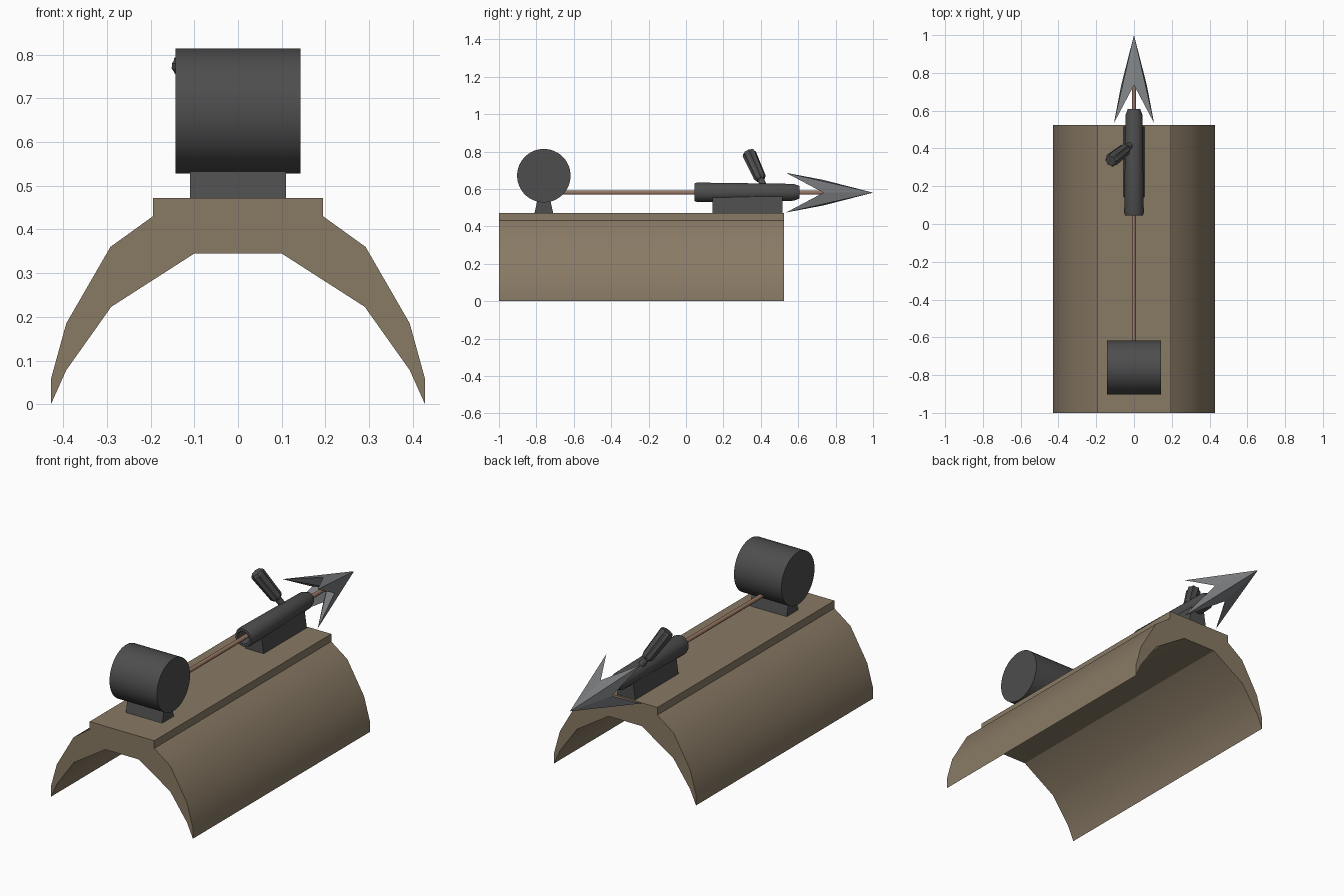
import bpy, math
from mathutils import Vector

if "Cube" in bpy.data.objects:
    bpy.data.objects.remove(bpy.data.objects["Cube"])


def material(name, rgb):
    m = bpy.data.materials.new(name)
    m.diffuse_color = (*rgb, 1)
    m.use_nodes = True
    m.node_tree.nodes["Principled BSDF"].inputs["Base Color"].default_value = m.diffuse_color
    return m


WOOD = material("wood", (0.25, 0.195, 0.13))
IRON = material("dark_iron", (0.075, 0.075, 0.075))
STEEL = material("steel", (0.2, 0.21, 0.22))
SHAFT = material("shaft_wood", (0.3, 0.18, 0.12))


def make(name, verts, faces, mat, smooth=None):
    me = bpy.data.meshes.new(name)
    me.from_pydata([tuple(v) for v in verts], [], faces)
    ob = bpy.data.objects.new(name, me)
    bpy.context.collection.objects.link(ob)
    me.materials.append(mat)
    bpy.ops.object.select_all(action='DESELECT')
    ob.select_set(True)
    bpy.context.view_layer.objects.active = ob
    bpy.ops.object.mode_set(mode='EDIT')
    bpy.ops.mesh.select_all(action='SELECT')
    bpy.ops.mesh.normals_make_consistent(inside=False)
    bpy.ops.object.mode_set(mode='OBJECT')
    if smooth:
        bpy.ops.object.shade_smooth_by_angle(angle=math.radians(smooth))
    return ob


def lathe(name, origin, axis, rings, sides, mat, smooth=None, flute=1.0):
    """Closed turned part: rings are (distance along axis, radius)."""
    q = Vector(axis).to_track_quat('Z', 'Y')
    verts, faces = [], []
    for t, r in rings:
        for i in range(sides):
            a = 2 * math.pi * (i + 0.5) / sides
            k = r * (flute if i % 2 else 1)
            verts.append(Vector(origin) + q @ Vector((k * math.cos(a), k * math.sin(a), t)))
    for j in range(len(rings) - 1):
        for i in range(sides):
            n = (i + 1) % sides
            faces.append((j * sides + i, j * sides + n, (j + 1) * sides + n, (j + 1) * sides + i))
    last = (len(rings) - 1) * sides
    faces += [tuple(range(sides))[::-1], tuple(range(last, last + sides))]
    return make(name, verts, faces, mat, smooth)


def tapered_block(name, x0, x1, bottom, top, z0, z1, mat):
    """Block with half widths x0/x1 and y ranges for bottom and top."""
    v = []
    for hx, (a, b), z in ((x0, bottom, z0), (x1, top, z1)):
        v += [(-hx, a, z), (hx, a, z), (hx, b, z), (-hx, b, z)]
    f = [(3, 2, 1, 0), (4, 5, 6, 7)] + [(i, (i + 1) % 4, (i + 1) % 4 + 4, i + 4) for i in range(4)]
    return make(name, v, f, mat)


# Arched hull section: mirrored half profile extruded along y
outer = [(0.195, 0.472), (0.195, 0.43), (0.292, 0.36), (0.393, 0.185), (0.428, 0.058), (0.428, 0.0)]
inner = [(0.393, 0.078), (0.29, 0.223), (0.1, 0.345)]
half = outer + inner
prof = half + [(-x, z) for x, z in reversed(half)]
n = len(prof)
verts = [(x, y, z) for y in (-1.0, 0.525) for x, z in prof]
faces = [(i, (i + 1) % n, (i + 1) % n + n, i + n) for i in range(n)]
for o in (0, n):  # end caps as matching quads, left and right
    for side in ((0, 1, 2, 7, 8), (2, 3, 6, 7), (3, 4, 5, 6)):
        faces.append(tuple(o + i for i in side))
        faces.append(tuple(o + n - 1 - i for i in reversed(side)))
    faces.append((o, o + 8, o + n - 9, o + n - 1))
make("arched_base", verts, faces, WOOD, 30)

# Reel drum and its foot
lathe("reel_drum", (-0.143, -0.76, 0.671), (1, 0, 0), [(0, 0.143), (0.286, 0.143)], 40, IRON, 30)
tapered_block("reel_foot", 0.11, 0.11, (-0.81, -0.71), (-0.79, -0.73), 0.47, 0.56, IRON)

# Harpoon shaft
lathe("harpoon_shaft", (0, -0.68, 0.58), (0, 1, 0), [(0, 0.012), (1.46, 0.012)], 8, SHAFT, 50)

# Gun barrel with open rear, on a block mount
lathe("barrel", (0, 0, 0.582), (0, 1, 0),
      [(0.16, 0.013), (0.16, 0.032), (0.045, 0.034), (0.045, 0.048), (0.06, 0.053),
       (0.575, 0.046), (0.608, 0.034), (0.608, 0.013)], 16, IRON, 30)
tapered_block("barrel_mount", 0.055, 0.042, (0.143, 0.515), (0.143, 0.515), 0.47, 0.56, IRON)

# Slanted handle: thin neck and fluted grip
axis = Vector((-0.108, -0.085, 0.19))
lathe("handle_neck", (-0.015, 0.42, 0.605), axis, [(0, 0.018), (0.09, 0.018)], 10, IRON, 40)
lathe("handle_grip", (-0.015, 0.42, 0.605), axis,
      [(0.055, 0.024), (0.07, 0.033), (0.225, 0.038), (0.235, 0.032)], 16, IRON, None, 0.85)

# Four-barbed harpoon head: hollow notched pyramid
tip, core = (0, 1.0, 0.58), (0, 0.77, 0.58)
verts, faces = [tip, core], []
for i in range(4):
    a = math.pi / 2 * i
    for ang, r, y in ((a + math.pi / 4, 0.15, 0.535), (a + math.pi / 2, 0.068, 0.735)):
        verts.append((r * math.cos(ang), y, 0.58 + r * math.sin(ang)))
for i in range(8):
    p, q = 2 + i, 2 + (i + 1) % 8
    faces += [(0, p, q), (1, q, p)]
make("harpoon_head", verts, faces, STEEL)
